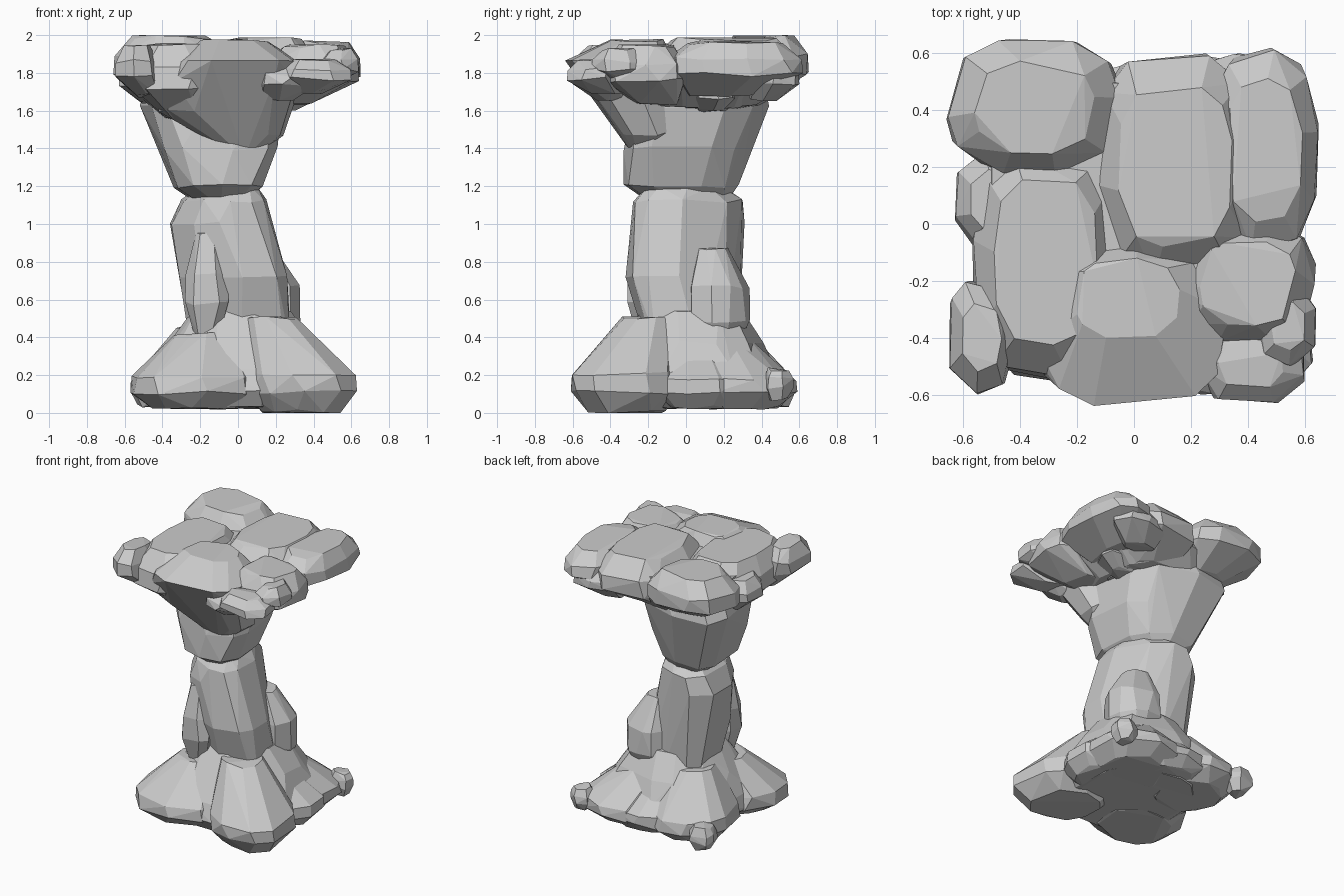
import bpy
import bmesh
import random
from math import cos, sin, pi, radians, copysign

cube = bpy.data.objects.get("Cube")
if cube:
    bpy.data.objects.remove(cube, do_unlink=True)

# Single flat stone colour
stone = bpy.data.materials.new("grey_stone")
stone.use_nodes = True
colour = (0.6, 0.6, 0.6, 1)
stone.diffuse_color = colour
shader = stone.node_tree.nodes["Principled BSDF"]
shader.inputs["Base Color"].default_value = colour
shader.inputs["Roughness"].default_value = 0.9

rng = random.Random(7)
AXIS = (-0.08, 0)


def squared(value, power):
    """Push a circle coordinate outwards for a blockier outline."""
    return copysign(abs(value) ** power, value)


def fit(values, low, high):
    """Stretch values so that they exactly span low to high."""
    a, b = min(values), max(values)
    return [low + (v - a) / (b - a) * (high - low) for v in values]


def rock(name, rings, sides=10, power=0.8, diagonal=0, flatten=6):
    """Chiselled convex stone hulled around rings of (z, x span, y span)."""
    bm = bmesh.new()
    turn = rng.uniform(0, pi)
    steps = [turn + 2 * pi * (i + rng.uniform(-0.2, 0.2)) / sides for i in range(sides)]
    for z, xs, ys in rings:
        angles = [a + rng.uniform(-0.12, 0.12) for a in steps]
        raw = [(squared(cos(a), power), squared(sin(a), power)) for a in angles]
        # A positive diagonal lengthens the outline towards +x +y
        px = fit([x + diagonal * y for x, y in raw], *xs)
        py = fit([y + diagonal * x for x, y in raw], *ys)
        for x, y in zip(px, py):
            bm.verts.new((x, y, z + rng.uniform(-0.012, 0.012)))
    hull = bmesh.ops.convex_hull(bm, input=bm.verts[:])
    spare = {v for v in hull["geom_interior"] + hull["geom_unused"]
             if isinstance(v, bmesh.types.BMVert)}
    bmesh.ops.delete(bm, geom=list(spare), context="VERTS")
    bmesh.ops.dissolve_limit(bm, angle_limit=radians(flatten),
                             verts=bm.verts[:], edges=bm.edges[:])
    bmesh.ops.recalc_face_normals(bm, faces=bm.faces[:])
    mesh = bpy.data.meshes.new(name)
    bm.to_mesh(mesh)
    bm.free()
    mesh.materials.append(stone)
    obj = bpy.data.objects.new(name, mesh)
    bpy.context.collection.objects.link(obj)


def scaled(span, factor, lean, axis):
    """Shrink a span and slide its middle towards the pillar axis."""
    middle, half = sum(span) / 2, (span[1] - span[0]) / 2 * factor
    middle += (axis - middle) * lean
    return middle - half, middle + half


def boulder(name, xs, ys, zs, top=0.7, bottom=0.6, top_lean=0, bottom_lean=0,
            belly=(0.4, 0.7), **options):
    """Stone filling a box, with narrower top and bottom faces."""
    low, high = zs
    levels = ((0, bottom, bottom_lean), (belly[0], 1, 0),
              (belly[1], 0.98, 0), (1, top, top_lean))
    rock(name, [(low + (high - low) * t,
                 scaled(xs, size, lean, AXIS[0]),
                 scaled(ys, size, lean, AXIS[1])) for t, size, lean in levels], **options)


# Base: a wide tapering core ringed by boulders
rock("base_core", [(0.03, (-0.36, 0.4), (-0.42, 0.42)),
                   (0.12, (-0.46, 0.5), (-0.48, 0.5)),
                   (0.22, (-0.44, 0.48), (-0.44, 0.48)),
                   (0.37, (-0.36, 0.4), (-0.33, 0.41)),
                   (0.54, (-0.25, 0.28), (-0.23, 0.3))], sides=11)
foot = dict(top=0.5, bottom=0.7, top_lean=0.4, belly=(0.2, 0.4), power=0.9)
boulder("base_front_left", (0.04, 0.63), (-0.61, -0.02), (0.01, 0.5), diagonal=-0.1, **foot)
boulder("base_front_right", (-0.57, 0.12), (-0.57, 0.04), (0.03, 0.42), **foot)
boulder("base_back_left", (-0.06, 0.55), (-0.06, 0.59), (0.03, 0.4), **foot)
boulder("base_back_right", (-0.54, 0.06), (-0.02, 0.57), (0.03, 0.45), **foot)
boulder("base_left", (0.1, 0.58), (-0.17, 0.32), (0.03, 0.38), **foot)
boulder("base_back", (-0.26, 0.3), (0.15, 0.57), (0.03, 0.38), **foot)
boulder("base_pebble_left", (0.41, 0.57), (0.41, 0.57), (0.07, 0.23), sides=6)
boulder("base_pebble_right", (-0.57, -0.39), (0.4, 0.58), (0.04, 0.2), sides=6)

# Column with stones leaning on its sides
rock("column", [(0.4, (-0.26, 0.28), (-0.22, 0.28)),
                (0.72, (-0.31, 0.26), (-0.32, 0.28)),
                (1.0, (-0.36, 0.16), (-0.29, 0.31)),
                (1.12, (-0.3, 0.15), (-0.28, 0.3)),
                (1.2, (-0.2, 0.1), (-0.2, 0.2))], power=0.9, diagonal=-0.15)
boulder("column_side_stone", (0, 0.33), (0.02, 0.34), (0.36, 0.87),
        top=0.5, top_lean=0.2, belly=(0.25, 0.6), diagonal=-0.1)
boulder("column_front_stone", (-0.28, -0.05), (-0.31, -0.08), (0.42, 0.95),
        top=0.5, belly=(0.3, 0.6), sides=7)

# Neck flaring out under the cap
rock("neck", [(1.1, (-0.2, 0.0), (-0.16, 0.2)),
              (1.2, (-0.34, 0.13), (-0.33, 0.28)),
              (1.4, (-0.43, 0.21), (-0.33, 0.34)),
              (1.62, (-0.52, 0.23), (-0.28, 0.44)),
              (1.8, (-0.45, 0.2), (-0.25, 0.4))], power=0.75, diagonal=-0.1)

# Cap: overhanging front wedge
rock("cap_front", [(1.36, (0.01, 0.09), (-0.27, -0.18)),
                   (1.48, (-0.17, 0.24), (-0.34, -0.05)),
                   (1.6, (-0.42, 0.27), (-0.44, 0)),
                   (1.76, (-0.42, 0.34), (-0.57, -0.04)),
                   (1.86, (-0.34, 0.33), (-0.64, -0.06)),
                   (1.97, (-0.2, 0.16), (-0.4, -0.12))])

# Cap: core filling the valleys between large slabs
rock("cap_core", [(1.62, (-0.42, 0.28), (-0.25, 0.4)),
                  (1.75, (-0.52, 0.48), (-0.4, 0.52)),
                  (1.89, (-0.5, 0.48), (-0.4, 0.5))], sides=11)
slab = dict(bottom=0.55, bottom_lean=0.25)
boulder("cap_back_right", (-0.66, -0.04), (0.17, 0.65), (1.67, 1.99), top=0.68, **slab)
boulder("cap_right", (-0.57, -0.05), (-0.55, 0.28), (1.56, 1.95), power=0.65, **slab)
boulder("cap_middle", (-0.14, 0.43), (-0.2, 0.6), (1.62, 1.98), power=0.7, **slab)
boulder("cap_left", (0.27, 0.65), (-0.1, 0.62), (1.68, 1.96), **slab)
boulder("cap_front_left", (0.16, 0.64), (-0.42, 0), (1.64, 1.94), power=0.7, **slab)

# Cap: small stones along the rim
rim = dict(sides=7, top=0.6, bottom_lean=0.15)
boulder("rim_front_left", (0.22, 0.6), (-0.63, -0.35), (1.7, 1.87), **rim)
boulder("rim_front", (0.1, 0.4), (-0.6, -0.3), (1.66, 1.84), **rim)
boulder("rim_left", (0.44, 0.64), (-0.5, -0.22), (1.74, 1.92), **rim)
boulder("rim_front_right", (-0.65, -0.42), (-0.6, -0.2), (1.68, 1.94), **rim)
boulder("rim_right", (-0.63, -0.35), (-0.08, 0.26), (1.64, 1.87), **rim)
boulder("rim_back", (0.18, 0.56), (0.36, 0.6), (1.66, 1.86), **rim)
boulder("under_left", (0.12, 0.42), (0.04, 0.28), (1.6, 1.75), **rim)
